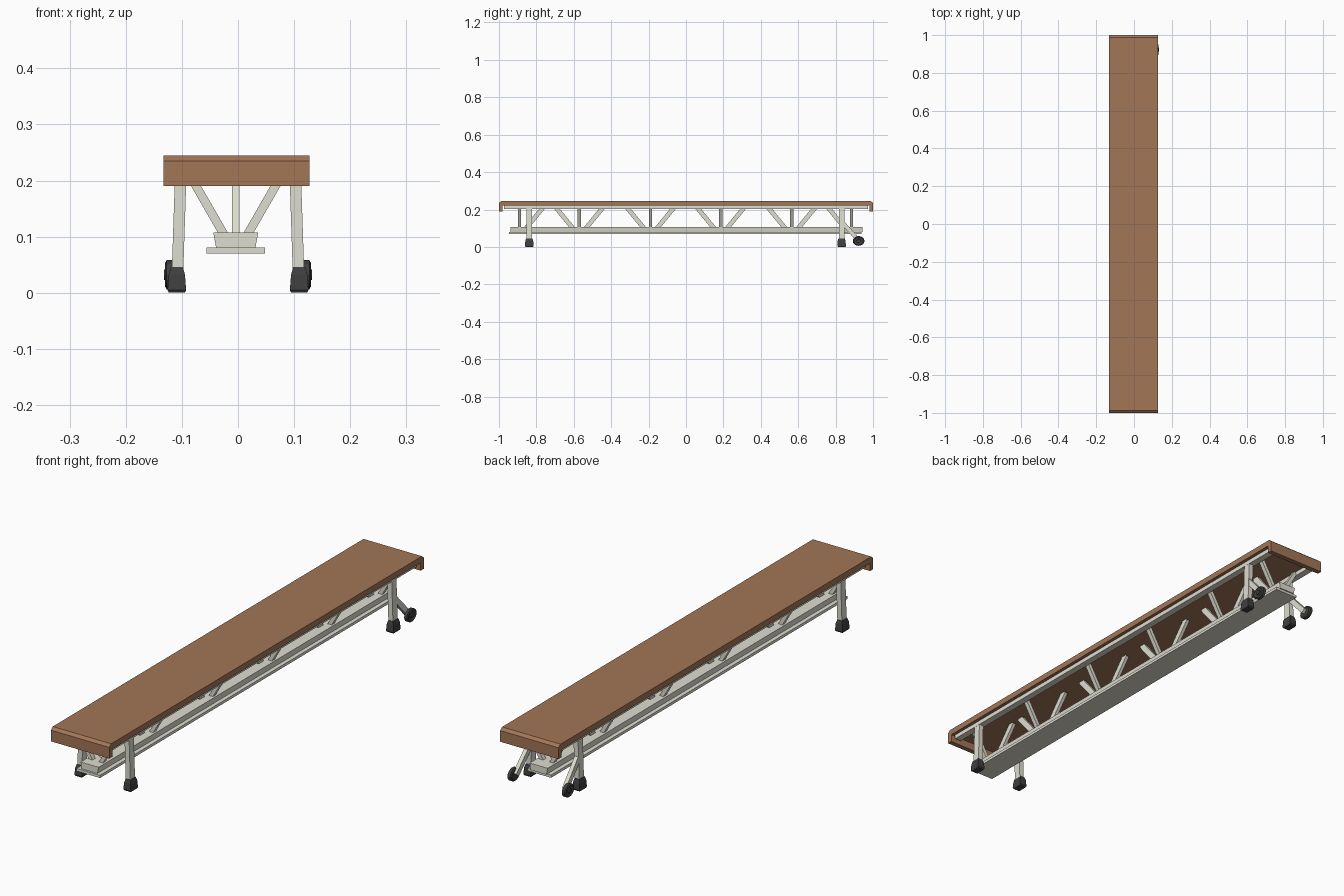
import bpy, bmesh, math
from mathutils import Vector as V

if "Cube" in bpy.data.objects:
    bpy.data.objects.remove(bpy.data.objects["Cube"])

def material(name, rgb):
    m = bpy.data.materials.new(name)
    m.diffuse_color = (*rgb, 1)
    m.use_nodes = True
    m.node_tree.nodes["Principled BSDF"].inputs["Base Color"].default_value = m.diffuse_color
    return m

WOOD = material("wood", (0.36, 0.18, 0.095))
FRAME = material("painted_frame", (0.74, 0.73, 0.64))
RUBBER = material("rubber", (0.05, 0.05, 0.05))
CX = -0.004   # centre line of the truss

def loft(name, rings, mat):
    """Skin a closed solid through rings of equal point count."""
    bm = bmesh.new()
    vs = [[bm.verts.new(p) for p in r] for r in rings]
    n = len(rings[0])
    for a, b in zip(vs, vs[1:]):
        for i in range(n):
            j = (i + 1) % n
            bm.faces.new((a[i], a[j], b[j], b[i]))
    bm.faces.new(vs[0][::-1])
    bm.faces.new(vs[-1])
    bmesh.ops.recalc_face_normals(bm, faces=bm.faces)
    me = bpy.data.meshes.new(name)
    bm.to_mesh(me)
    bm.free()
    me.materials.append(mat)
    ob = bpy.data.objects.new(name, me)
    bpy.context.collection.objects.link(ob)
    return ob

def rect(cx, cy, z, hx, hy):
    return [(cx - hx, cy - hy, z), (cx + hx, cy - hy, z), (cx + hx, cy + hy, z), (cx - hx, cy + hy, z)]

def bar(name, p0, p1, side, w, d):
    """Square bar from p0 to p1, w wide along 'side' and d deep across it."""
    p0, p1, u = V(p0), V(p1), V(side)
    v = (p1 - p0).normalized().cross(u)
    ring = [u * a * w / 2 + v * b * d / 2 for a, b in ((-1, -1), (1, -1), (1, 1), (-1, 1))]
    return loft(name, [[p + q for q in ring] for p in (p0, p1)], FRAME)

def extrude_y(name, prof, y0, y1):
    return loft(name, [[(x, y, z) for x, z in prof] for y in (y0, y1)], FRAME)

# Seat board with turned-down, chamfered ends
half = [(1, 0.235), (1, 0.19), (0.98, 0.19), (0.98, 0.221)]
prof = [(0.988, 0.245)] + half + [(-y, z) for y, z in half[::-1]] + [(-0.988, 0.245)]
loft("seat_board", [[(x, y, z) for y, z in prof] for x in (-0.133, 0.127)], WOOD)

# Lower beam: tapered box on a flat plate
extrude_y("lower_beam", [(CX - .035, .08), (CX + .035, .08), (CX + .04, .107), (CX - .04, .107)], -.938, .943)
extrude_y("lower_plate", [(CX - .052, .07), (CX + .052, .07), (CX + .052, .081), (CX - .052, .081)], -.946, .938)

# Truss: a V brace at each station, and slanted struts either side of it
stations = (-0.89, -0.57, -0.19, 0.185, 0.565, 0.885)
for i, y in enumerate(stations):
    for s in (-1, 1):
        bar("v_brace", (CX + s * .016, y, .095), (CX + s * .085, y, .215), (0, 1, 0), .018, .0155)
        if 0 <= i + s < len(stations):
            bar("slanted_strut", (CX, y + s * .035, .1), (CX, y + s * .137, .224), (1, 0, 0), .014, .024)

for s, side in ((-1, "left"), (1, "right")):
    # Rail under the seat edge
    x = -0.003 + s * 0.102
    extrude_y(side + "_rail", [(x - .014, .204), (x + .014, .204), (x + .014, .222), (x - .014, .222)], -.972, .972)

    for y, end in ((-.838, "front"), (.832, "back")):
        # Leg, splayed slightly outwards
        loft(f"{end}_{side}_leg", [rect(s * .108, y, .03, .0102, .015),
                                   rect(s * .102, y, .212, .0102, .015)], FRAME)
        # Rubber foot
        loft(f"{end}_{side}_foot", [rect(s * .109, y, z, hx, hy) for z, hx, hy in (
            (0, .0145, .02), (.005, .0165, .023), (.032, .0145, .021), (.046, .0105, .017))], RUBBER)

    # Wheel strut from the back leg
    bar(side + "_wheel_strut", (s * .105, .832, .135), (s * .11, .925, .033), (1, 0, 0), .016, .022)

    # Wheel with rounded tread and a hub
    def circle(x, r):
        return [(s * x, .923 + r * 1.2 * math.cos(t * math.pi / 8),
                 .032 + r * math.sin(t * math.pi / 8)) for t in range(16)]
    loft(side + "_wheel", [circle(x, r) for x, r in (
        (.114, .010), (.112, .021), (.115, .026), (.127, .026), (.130, .021), (.127, .016),
        (.127, .010), (.1315, .009), (.1315, .003))], RUBBER)
